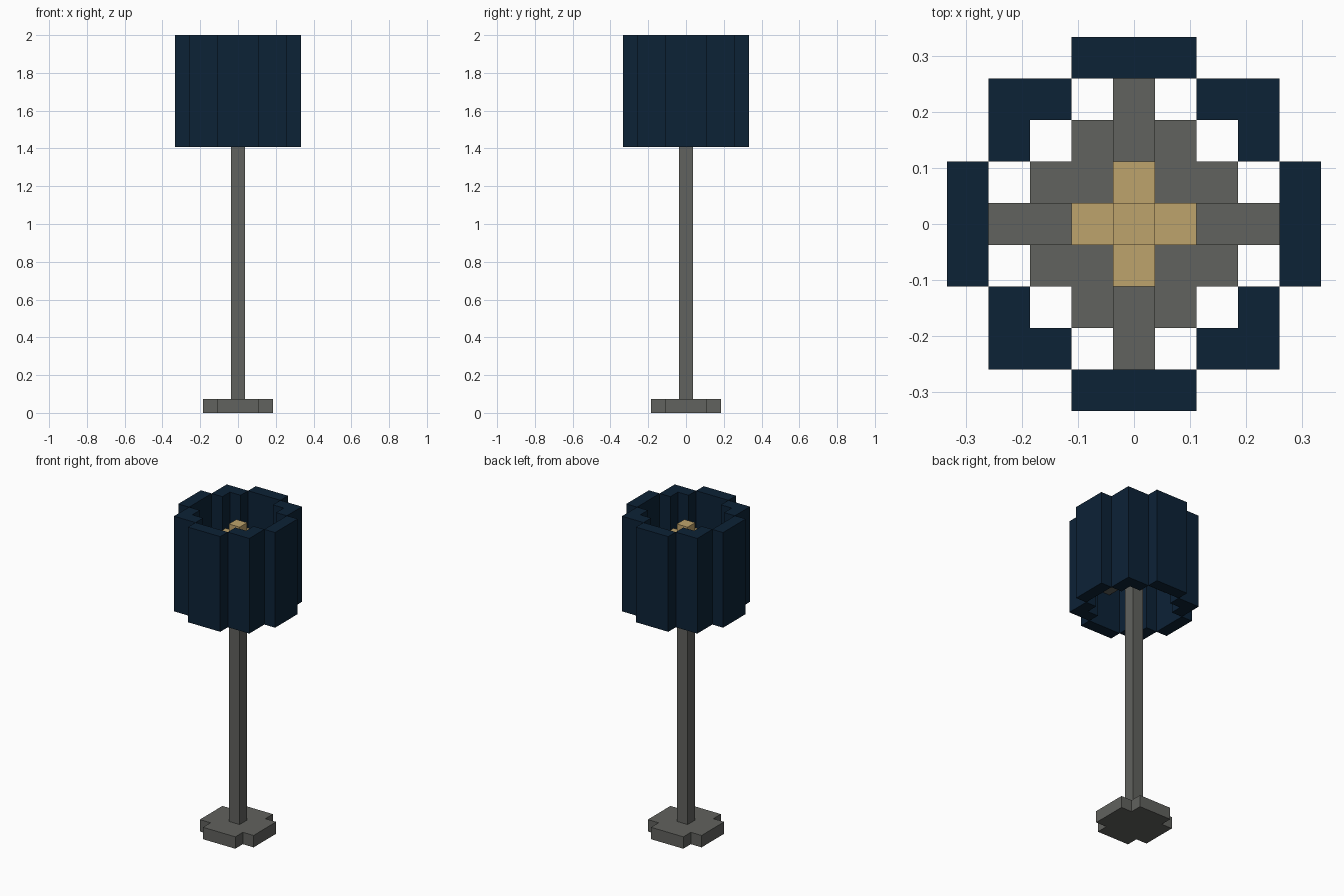
import bpy
import bmesh
import math
from mathutils import Matrix

if "Cube" in bpy.data.objects:
    bpy.data.objects.remove(bpy.data.objects["Cube"], do_unlink=True)

U = 2.0 / 27.0  # one block; all sizes below are in blocks


def make_material(name, rgb):
    mat = bpy.data.materials.new(name)
    mat.use_nodes = True
    mat.diffuse_color = (*rgb, 1)
    mat.node_tree.nodes["Principled BSDF"].inputs["Base Color"].default_value = (*rgb, 1)
    return mat


NAVY = make_material("navy", (0.0037, 0.0160, 0.0370))
GREY = make_material("grey", (0.120, 0.122, 0.112))
TAN = make_material("warm_tan", (0.515, 0.366, 0.150))


def prism(name, outline, z0, z1, mat, turns=1):
    """Extrude an outline upward, repeated by quarter turns about z."""
    bm = bmesh.new()
    for k in range(turns):
        verts = [bm.verts.new((x * U, y * U, z0 * U)) for x, y in outline]
        face = bm.faces.new(verts)
        top = bmesh.ops.extrude_face_region(bm, geom=[face])["geom"]
        moved = [g for g in top if isinstance(g, bmesh.types.BMVert)]
        bmesh.ops.translate(bm, verts=moved, vec=(0, 0, (z1 - z0) * U))
        bmesh.ops.rotate(bm, verts=verts + moved, cent=(0, 0, 0),
                         matrix=Matrix.Rotation(k * math.pi / 2, 3, "Z"))
    bmesh.ops.recalc_face_normals(bm, faces=bm.faces[:])
    mesh = bpy.data.meshes.new(name)
    bm.to_mesh(mesh)
    bm.free()
    mesh.materials.append(mat)
    obj = bpy.data.objects.new(name, mesh)
    bpy.context.collection.objects.link(obj)
    return obj


def rect(x0, x1, y0, y1):
    return [(x0, y0), (x1, y0), (x1, y1), (x0, y1)]


def around(corner):
    """Closed outline from one corner's points, repeated by quarter turns."""
    points = []
    for _ in range(4):
        points += corner
        corner = [(-y, x) for x, y in corner]
    return points


# Foot: square plate with notched corners
prism("base", around([(2.5, 1.5), (1.5, 1.5), (1.5, 2.5)]), 0, 1, GREY)

# Pole and the four spokes that carry the shade
prism("pole", rect(-0.5, 0.5, -0.5, 0.5), 1, 23, GREY)
prism("shade_spokes", rect(0.5, 3.5, -0.5, 0.5), 22, 23, GREY, turns=4)

# Bulb: upright core with four side blocks
prism("bulb_core", rect(-0.5, 0.5, -0.5, 0.5), 23, 26, TAN)
prism("bulb_sides", rect(0.5, 1.5, -0.5, 0.5), 24, 25, TAN, turns=4)

# Shade: four straight panels and four L-shaped corners
prism("shade_panels", rect(3.5, 4.5, -1.5, 1.5), 19, 27, NAVY, turns=4)
prism("shade_corners", [(2.5, 1.5), (3.5, 1.5), (3.5, 3.5), (1.5, 3.5),
                        (1.5, 2.5), (2.5, 2.5)], 19, 27, NAVY, turns=4)
